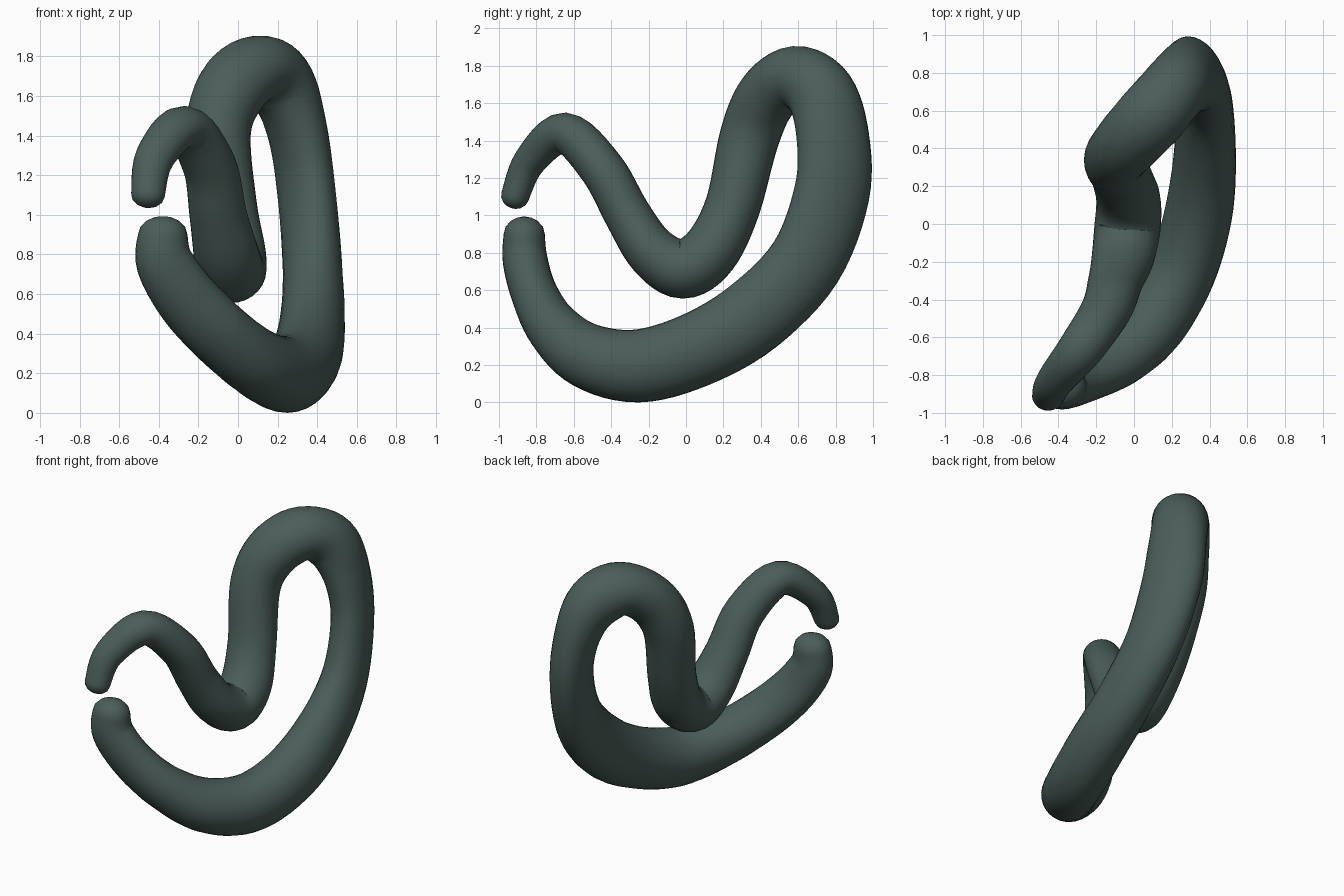
import bpy, bmesh, math
from mathutils import Vector

if "Cube" in bpy.data.objects:
    bpy.data.objects.remove(bpy.data.objects["Cube"])

# Spine: x, y, z, in-plane half width, sideways half width
SPINE = [
    (-0.455, -0.915, 1.10, .075, .085), (-0.42, -0.835, 1.29, .088, .10),
    (-0.275, -0.65, 1.44, .11, .12), (-0.145, -0.45, 1.25, .12, .135),
    (-0.10, -0.31, 1.00, .125, .145), (-0.06, -0.18, 0.805, .14, .165),
    (-0.035, -0.02, 0.715, .16, .175), (-0.03, 0.13, 0.81, .155, .17),
    (-0.065, 0.25, 1.05, .148, .16), (-0.10, 0.34, 1.42, .16, .165),
    (-0.03, 0.435, 1.635, .165, .18), (0.10, 0.58, 1.735, .17, .185),
    (0.22, 0.72, 1.65, .185, .175), (0.30, 0.785, 1.42, .20, .145),
    (0.345, 0.78, 1.12, .21, .135), (0.375, 0.64, 0.75, .205, .145),
    (0.375, 0.36, 0.46, .205, .165), (0.34, 0.05, 0.28, .20, .18),
    (0.25, -0.26, 0.195, .195, .18), (0.10, -0.53, 0.25, .175, .175),
    (-0.09, -0.71, 0.40, .145, .17), (-0.26, -0.81, 0.58, .125, .16),
    (-0.37, -0.86, 0.76, .12, .145), (-0.38, -0.865, 0.90, .11, .125),
]
STEPS, SIDES = 6, 28


def catmull(p0, p1, p2, p3, t):
    return [0.5 * (2*b + (c-a)*t + (2*a-5*b+4*c-d)*t*t + (3*b-a-3*c+d)*t**3)
            for a, b, c, d in zip(p0, p1, p2, p3)]


# Smooth samples along the spine
n = len(SPINE)
samples = []
for i in range(n - 1):
    quad = [SPINE[max(0, min(n - 1, i + k))] for k in (-1, 0, 1, 2)]
    samples += [catmull(*quad, s / STEPS) for s in range(STEPS)]
samples.append(list(SPINE[-1]))
centres = [Vector(s[:3]) for s in samples]


# Rounded ends: extra shrinking rings beyond each tip
def cap(tip, inner, data):
    d = (tip - inner).normalized()
    rings = []
    for a in (25, 50, 70, 84):
        r = math.radians(a)
        p = tip + d * data[3] * 0.85 * math.sin(r)
        rings.append([*p, data[3] * math.cos(r), data[4] * math.cos(r)])
    return rings


samples = (cap(centres[0], centres[1], samples[0])[::-1] + samples
           + cap(centres[-1], centres[-2], samples[-1]))
centres = [Vector(s[:3]) for s in samples]

# Sweep an ellipse along the spine, twisted a little on the tall back limb
bm = bmesh.new()
rings = []
for i, s in enumerate(samples):
    t = (centres[min(i + 1, len(centres) - 1)] - centres[max(i - 1, 0)]).normalized()
    u = (i - 4) / STEPS
    side = Vector((1, 0.4 * max(0, 1 - ((u - 13.7) / 2.7) ** 2), 0))
    side = (side - t * side.dot(t)).normalized()
    up = t.cross(side)
    rings.append([bm.verts.new(centres[i]
                  + side * s[4] * math.cos(2 * math.pi * k / SIDES)
                  + up * s[3] * math.sin(2 * math.pi * k / SIDES))
                  for k in range(SIDES)])
for a, b in zip(rings, rings[1:]):
    for k in range(SIDES):
        j = (k + 1) % SIDES
        bm.faces.new((a[k], a[j], b[j], b[k]))
bm.faces.new(rings[0][::-1])
bm.faces.new(rings[-1])
bmesh.ops.recalc_face_normals(bm, faces=bm.faces)
for f in bm.faces:
    f.smooth = True
mesh = bpy.data.meshes.new("coiled_body")
bm.to_mesh(mesh)
bm.free()

body = bpy.data.objects.new("coiled_body", mesh)
bpy.context.collection.objects.link(body)
mat = bpy.data.materials.new("dark_green")
mat.diffuse_color = (0.07, 0.11, 0.10, 1)
mat.use_nodes = True
mat.node_tree.nodes["Principled BSDF"].inputs["Base Color"].default_value = mat.diffuse_color
mesh.materials.append(mat)
